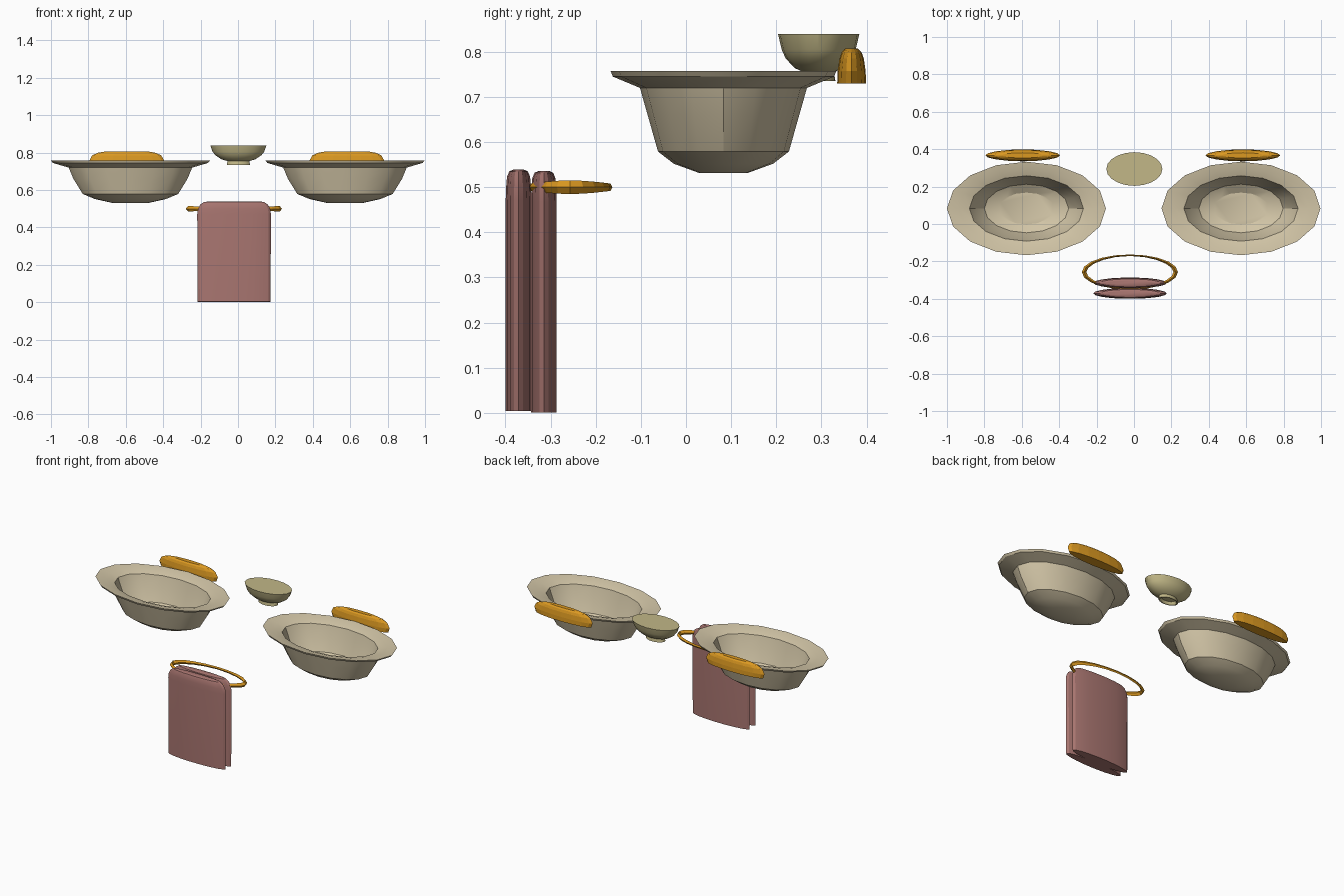
import bpy, bmesh, math

cube = bpy.data.objects.get("Cube")
if cube:
    bpy.data.objects.remove(cube, do_unlink=True)


def material(name, srgb):
    col = [c / 12.92 if c <= 0.04045 else ((c + 0.055) / 1.055) ** 2.4 for c in srgb] + [1.0]
    m = bpy.data.materials.new(name)
    m.use_nodes = True
    m.diffuse_color = col
    m.node_tree.nodes["Principled BSDF"].inputs["Base Color"].default_value = col
    return m


CREAM = material("cream ceramic", (0.82, 0.77, 0.65))
OLIVE = material("olive ceramic", (0.76, 0.72, 0.53))
ROSE = material("rose cloth", (0.66, 0.46, 0.44))
AMBER = material("amber brass", (0.86, 0.60, 0.13))


def loft(name, rings, mat, closed=False, smooth=0):
    """Skin a list of point rings; cap the ends, or join last to first."""
    bm = bmesh.new()
    loops = [[bm.verts.new(p) for p in ring] for ring in rings]
    n = len(loops[0])
    pairs = list(zip(loops, loops[1:]))
    if closed:
        pairs.append((loops[-1], loops[0]))
    else:
        bm.faces.new(loops[0])
        bm.faces.new(loops[-1])
    for a, b in pairs:
        for i in range(n):
            j = (i + 1) % n
            bm.faces.new((a[i], a[j], b[j], b[i]))
    bmesh.ops.recalc_face_normals(bm, faces=bm.faces)
    me = bpy.data.meshes.new(name)
    bm.to_mesh(me)
    bm.free()
    me.materials.append(mat)
    if smooth:
        me.shade_smooth()
        me.set_sharp_from_angle(angle=math.radians(smooth))
    ob = bpy.data.objects.new(name, me)
    bpy.context.collection.objects.link(ob)
    return ob


def ovals(cx, cy, profile, n=16):
    """Stacked horizontal ovals from (z, x radius, y radius)."""
    turn = [2 * math.pi * i / n for i in range(n)]
    return [[(cx + rx * math.cos(t), cy + ry * math.sin(t), z) for t in turn]
            for z, rx, ry in profile]


# Basins: outside from the base up, over the rim, then down the inside
BASIN = [
    (0.532, 0.10, 0.055), (0.552, 0.19, 0.11), (0.579, 0.255, 0.145),
    (0.66, 0.305, 0.168), (0.720, 0.33, 0.185), (0.745, 0.415, 0.245),
    (0.757, 0.425, 0.25), (0.750, 0.36, 0.21), (0.737, 0.305, 0.175),
    (0.66, 0.275, 0.155), (0.59, 0.225, 0.13), (0.560, 0.15, 0.085),
]
# Backplate behind each basin: a half oval, thin front to back
BACKPLATE = [
    (0.730, 0.19, 0.032), (0.757, 0.20, 0.031), (0.785, 0.185, 0.027),
    (0.799, 0.155, 0.022), (0.807, 0.11, 0.014),
]
for side, x in (("right", -0.575), ("left", 0.572)):
    loft(side + "_basin", ovals(x, 0.083, BASIN), CREAM, smooth=30)
    loft(side + "_backplate", ovals(x - 0.005 + (0.015 if x > 0 else -0.015),
                                    0.367, BACKPLATE), AMBER)

# Small bowl on a hollow foot, with a flat filled top
BOWL = [
    (0.752, 0.045, 0.027), (0.735, 0.055, 0.033), (0.735, 0.062, 0.037),
    (0.755, 0.058, 0.034), (0.764, 0.09, 0.053), (0.785, 0.122, 0.073),
    (0.805, 0.138, 0.082), (0.839, 0.15, 0.09),
]
loft("small_bowl", ovals(0.002, 0.294, BOWL, 20), OLIVE, smooth=25)

# Towel: two hanging layers with rounded top corners
TOWEL = [
    (0.004, 0.195, 0.029), (0.47, 0.197, 0.029), (0.50, 0.193, 0.028),
    (0.523, 0.18, 0.026), (0.535, 0.162, 0.021), (0.539, 0.14, 0.012),
]
for name, y, drop in (("towel_front_layer", -0.371, 0), ("towel_back_layer", -0.315, 0.003)):
    rings = ovals(-0.021, y, [(z - drop, rx, ry) for z, rx, ry in TOWEL], 18)
    loft(name, rings, ROSE, smooth=25)

# Towel ring: a thin oval hoop with a diamond section, wider at its ends
hoop = []
for i in range(20):
    t = 2 * math.pi * i / 20
    c, s = math.cos(t), math.sin(t)
    w = 0.004 + 0.008 * c * c
    h = 0.008 + 0.007 * c * c
    section = []
    for off, dz in ((0, 0), (-w, h), (-2 * w, 0), (-w, -h)):
        section.append((-0.022 + (0.257 + off) * c, -0.257 + (0.094 + off) * s, 0.5 + dz))
    hoop.append(section)
loft("towel_ring", hoop, AMBER, closed=True)
